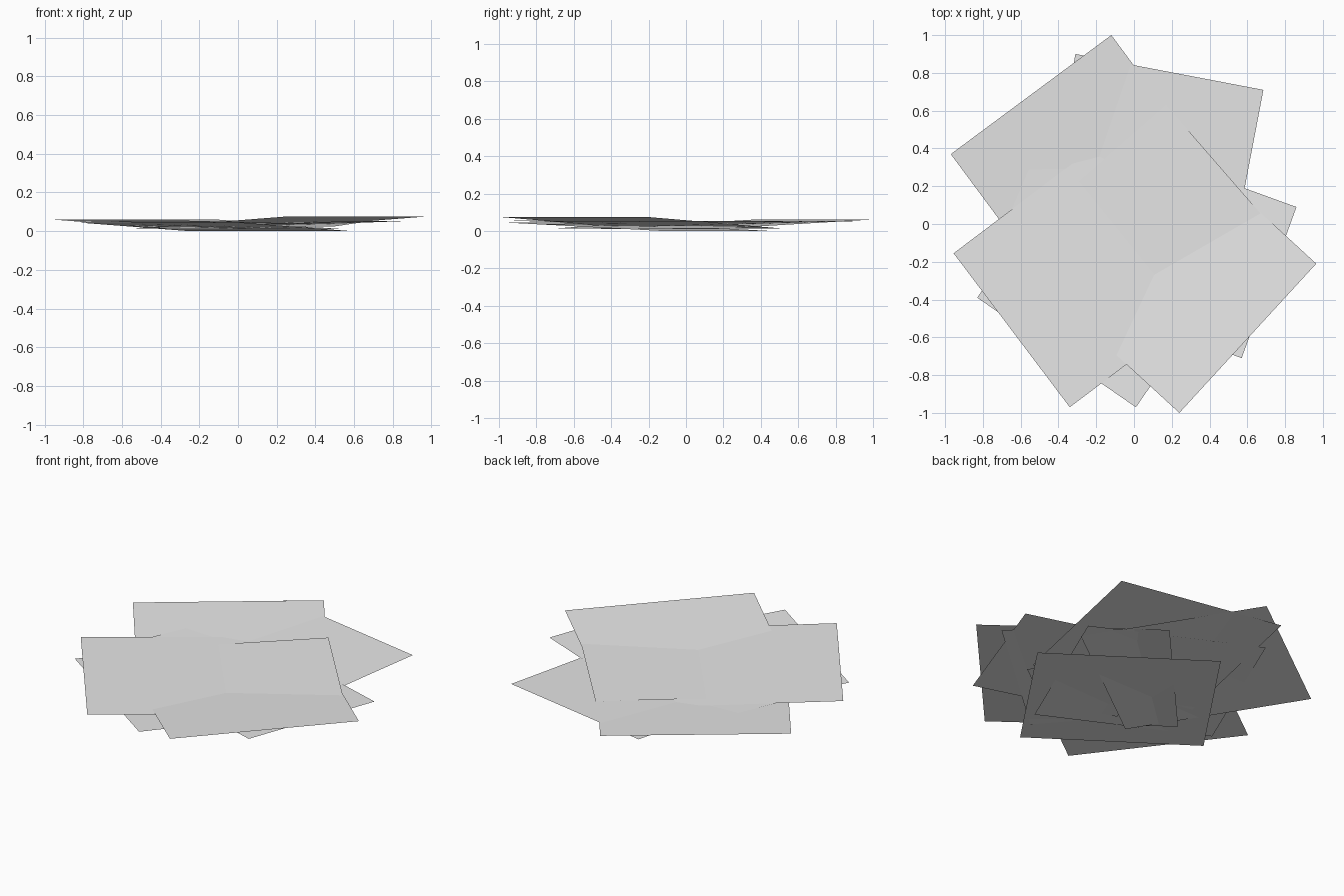
import bpy
import bmesh
from mathutils import Vector

if "Cube" in bpy.data.objects:
    bpy.data.objects.remove(bpy.data.objects["Cube"])

paper = bpy.data.materials.new("light_grey")
paper.diffuse_color = (0.8, 0.8, 0.8, 1)
paper.use_nodes = True
paper.node_tree.nodes["Principled BSDF"].inputs["Base Color"].default_value = paper.diffuse_color


def sheet(name, start, end, z_outer, z_inner):
    """Flat square sheet: outer edge start->end, extending to the left of it."""
    a, b = Vector(start), Vector(end)
    side = b - a
    inward = Vector((-side.y, side.x))
    corners = [(a, z_outer), (b, z_outer),
               (b + inward, z_inner), (a + inward, z_inner)]
    bm = bmesh.new()
    bm.faces.new([bm.verts.new((p.x, p.y, z)) for p, z in corners])
    mesh = bpy.data.meshes.new(name)
    bm.to_mesh(mesh)
    bm.free()
    mesh.materials.append(paper)
    obj = bpy.data.objects.new(name, mesh)
    bpy.context.collection.objects.link(obj)


# Overlapping loose sheets, each with its outer edge lifted above the inner one
sheet("sheet_front_left_low", (-0.83, -0.39), (0.01, -0.97), 0.045, 0.0)
sheet("sheet_back_left", (-0.12, 1.0), (-0.97, 0.37), 0.061, 0.01)
sheet("sheet_front_right", (0.24, -1.0), (0.965, -0.21), 0.075, 0.013)
sheet("sheet_left_inner", (-0.395, 0.665), (-0.80, -0.28), 0.046, 0.014)
sheet("sheet_right", (0.57, -0.71), (0.86, 0.09), 0.052, 0.022)
sheet("sheet_back", (0.685, 0.71), (-0.31, 0.90), 0.052, 0.024)
sheet("sheet_front_left", (-0.955, -0.155), (-0.34, -0.97), 0.056, 0.036)
sheet("sheet_right_inner", (0.84, -0.14), (0.17, 0.63), 0.052, 0.034)
